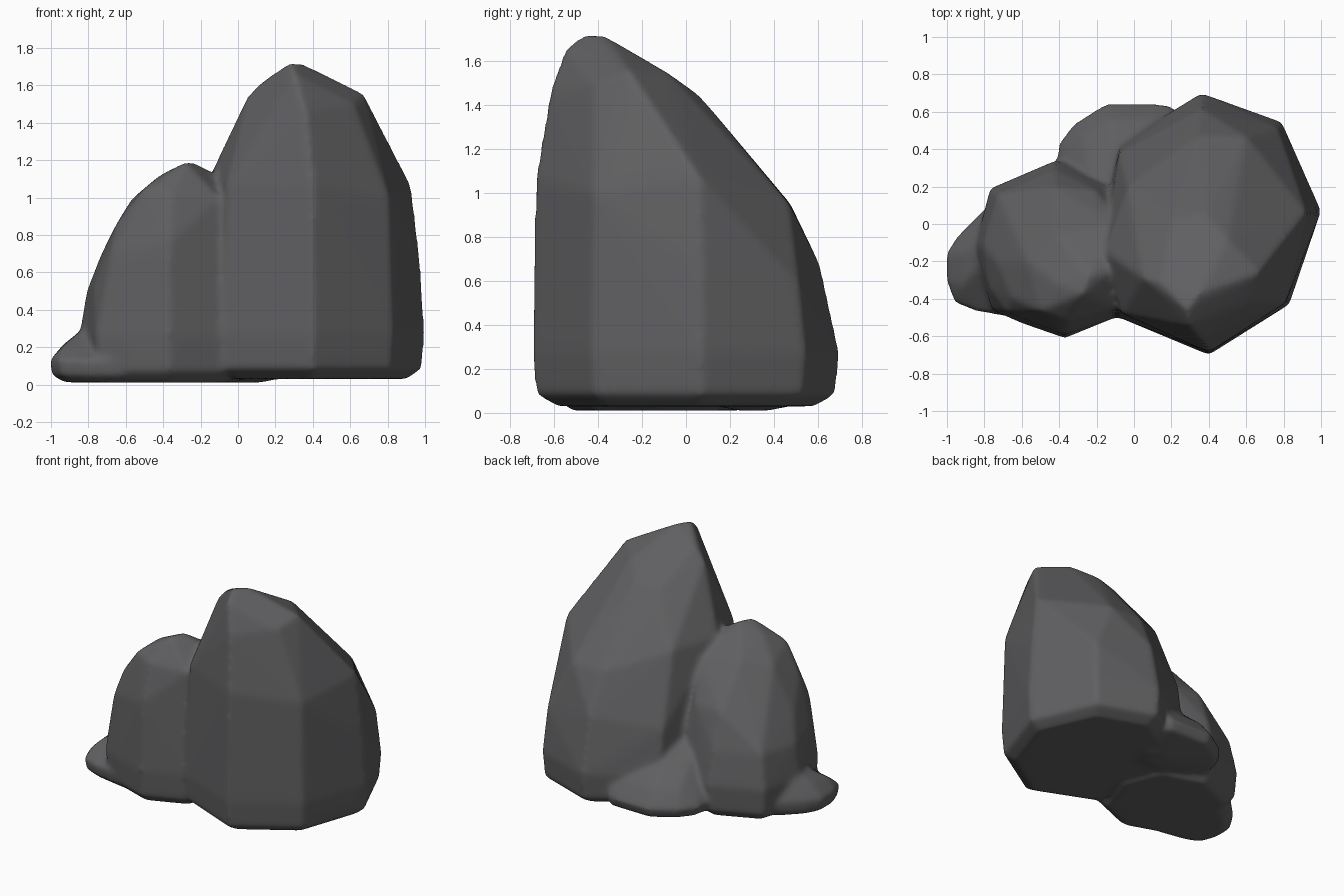
import bpy, bmesh, math

stone = bpy.data.materials.new("dark grey stone")
stone.diffuse_color = (0.115, 0.115, 0.12, 1)
cluster = bpy.data.meshes.new("rock_cluster")
cluster.materials.append(stone)


def add_rock(points):
    """Convex boulder around a few corner points, added to the cluster mesh."""
    bm = bmesh.new()
    for p in points:
        bm.verts.new(p)
    res = bmesh.ops.convex_hull(bm, input=bm.verts[:])
    junk = {g for g in res["geom_interior"] + res["geom_unused"]
            if isinstance(g, bmesh.types.BMVert) and g.is_valid}
    bmesh.ops.delete(bm, geom=list(junk), context='VERTS')
    bmesh.ops.recalc_face_normals(bm, faces=bm.faces[:])
    bm.from_mesh(cluster)
    bm.to_mesh(cluster)
    bm.free()


def ring(outline, z, scale, centre):
    """Footprint scaled about a centre, at height z."""
    cx, cy = centre
    return [(cx + (x - cx) * scale, cy + (y - cy) * scale, z) for x, y in outline]


# tall boulder: upright sides, peak near the front, long slope to the back
tall = [(0.36, 0.70), (0.79, 0.545), (1.0, 0.07), (0.83, -0.43), (0.40, -0.70),
        (-0.08, -0.50), (-0.2, -0.08), (-0.08, 0.43)]
mid = (0.4, 0.0)
add_rock(ring(tall, 0.03, 0.84, mid) + ring(tall, 0.085, 0.975, mid) + ring(tall, 0.27, 1.0, mid) + [
    (0.36, 0.615, 0.66), (0.77, 0.515, 0.58), (0.975, 0.07, 0.66), (-0.08, 0.38, 0.6),
    (0.34, 0.475, 0.95), (0.6, 0.47, 0.95), (0.925, 0.06, 1.07), (0.81, -0.42, 1.0),
    (0.40, -0.685, 1.07), (-0.06, -0.48, 1.07), (-0.16, -0.15, 1.1), (-0.03, 0.2, 1.1),
    (0.38, 0.06, 1.445), (0.2, 0.02, 1.43), (0.675, -0.26, 1.555), (0.62, -0.42, 1.5),
    (0.36, -0.62, 1.46), (0.05, -0.29, 1.545), (0.14, -0.31, 1.63), (0.5, -0.08, 1.545),
    (0.30, -0.55, 1.66), (0.28, -0.46, 1.725), (0.35, -0.37, 1.715)])

# middle boulder on the left
middle = [(-0.42, 0.34), (-0.77, 0.19), (-0.85, -0.12), (-0.76, -0.46), (-0.60, -0.53),
          (-0.37, -0.61), (-0.05, -0.48), (0.08, -0.1), (-0.05, 0.22)]
mid = (-0.4, -0.13)
add_rock(ring(middle, 0.01, 0.82, mid) + ring(middle, 0.07, 0.97, mid) + ring(middle, 0.26, 1.0, mid) + [
    (-0.42, 0.29, 0.5), (-0.73, 0.16, 0.5), (-0.81, -0.12, 0.5), (-0.77, -0.35, 0.53),
    (-0.68, -0.47, 0.7), (-0.74, -0.2, 0.68), (-0.37, -0.59, 0.75), (-0.65, -0.40, 0.86),
    (-0.42, 0.2, 0.75), (-0.2, 0.18, 0.75), (-0.57, -0.2, 0.99), (-0.50, -0.465, 1.05),
    (-0.36, -0.52, 1.02), (-0.40, -0.05, 1.03), (-0.41, -0.32, 1.125), (-0.1, -0.45, 1.0),
    (-0.28, -0.38, 1.19), (-0.24, -0.28, 1.19), (-0.12, -0.25, 1.13), (-0.1, 0.0, 1.0)])

# low stone at the far left
left = [(-0.80, 0.08), (-0.95, -0.07), (-1.005, -0.16), (-1.005, -0.30), (-0.96, -0.42),
        (-0.85, -0.465), (-0.6, -0.51), (-0.6, 0.0)]
add_rock(ring(left, 0.012, 0.8, (-0.6, -0.2)) + ring(left, 0.05, 0.97, (-0.6, -0.2))
         + ring(left, 0.13, 1.0, (-0.6, -0.2)) + [
    (-0.93, -0.33, 0.21), (-0.93, -0.15, 0.22), (-0.85, -0.24, 0.275), (-0.84, -0.05, 0.26),
    (-0.75, -0.14, 0.36), (-0.7, -0.04, 0.36)])

# low stone wedged in behind, underside slightly domed
back = [(0.19, 0.64), (-0.15, 0.645), (-0.32, 0.54), (-0.40, 0.44), (-0.43, 0.28),
        (-0.2, 0.0), (0.2, 0.0), (0.4, 0.4)]
mid = (0.05, 0.3)
add_rock(ring(back, 0.01, 0.2, mid) + ring(back, 0.06, 0.93, mid) + ring(back, 0.13, 1.0, mid) + [
    (-0.36, 0.3, 0.24), (-0.28, 0.48, 0.24), (-0.13, 0.56, 0.25), (0.2, 0.56, 0.25),
    (-0.24, 0.28, 0.4), (-0.1, 0.37, 0.41), (0.15, 0.38, 0.41), (-0.13, 0.2, 0.5), (0.1, 0.2, 0.5)])

# fuse the boulders into one worn, softly faceted mass
ob = bpy.data.objects.new("rock_cluster", cluster)
bpy.context.collection.objects.link(ob)
fuse = ob.modifiers.new("fuse", 'REMESH')
fuse.mode, fuse.voxel_size, fuse.use_smooth_shade = 'VOXEL', 0.016, True
wear = ob.modifiers.new("wear", 'SMOOTH')
wear.factor, wear.iterations = 0.5, 14
